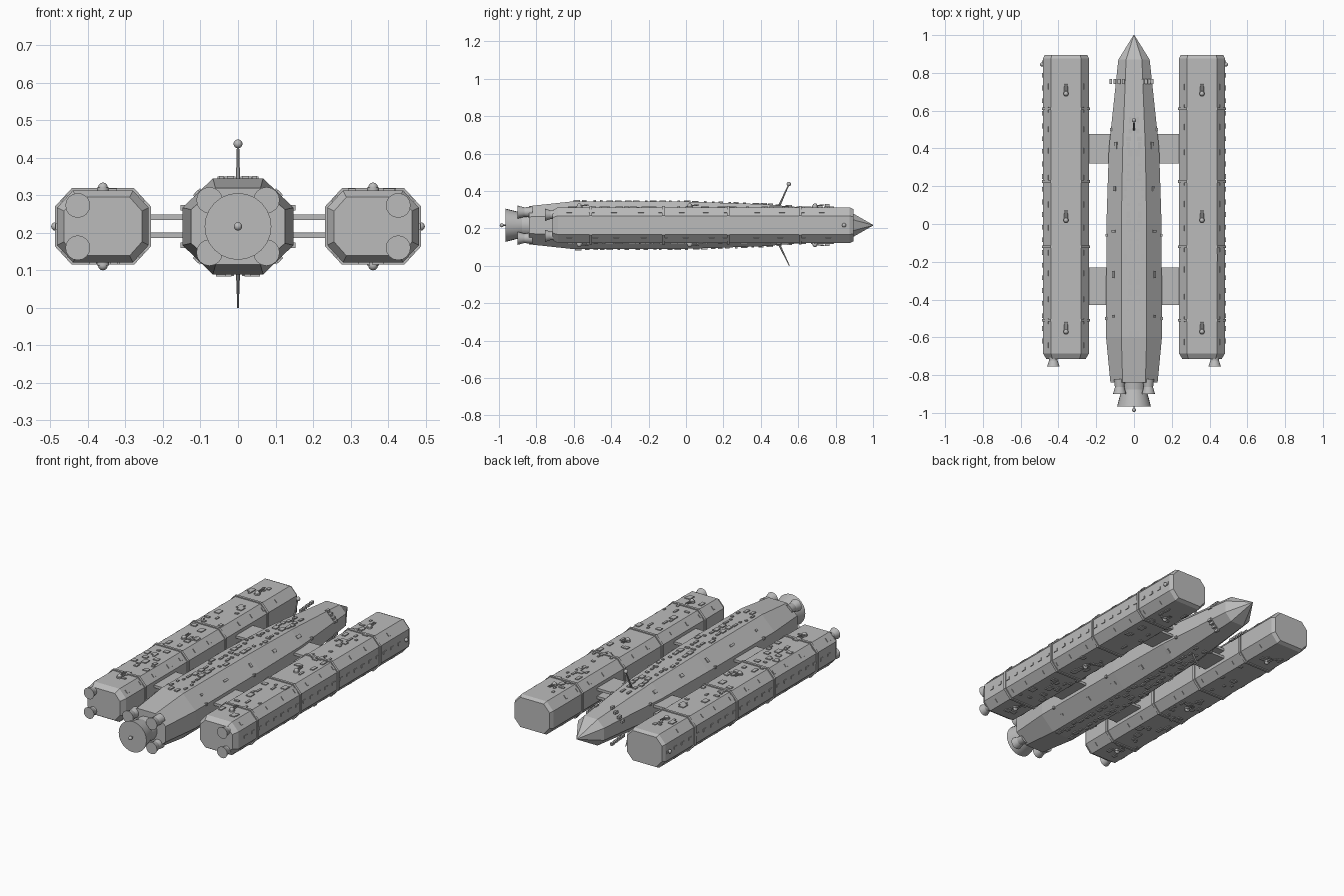
import bpy, bmesh, math, random
from mathutils import Matrix, Vector

random.seed(7)
if "Cube" in bpy.data.objects:
    bpy.data.objects.remove(bpy.data.objects["Cube"])

grey = bpy.data.materials.new("hull grey")
grey.use_nodes = True
grey.diffuse_color = (0.5, 0.5, 0.5, 1)
grey.node_tree.nodes["Principled BSDF"].inputs["Base Color"].default_value = (0.5, 0.5, 0.5, 1)

MID = 0.217      # height of the ship's axis
POD = 0.36       # sideways offset of the pods


def finish(name, bm, smooth=False):
    bmesh.ops.recalc_face_normals(bm, faces=bm.faces)
    mesh = bpy.data.meshes.new(name)
    bm.to_mesh(mesh)
    bm.free()
    mesh.materials.append(grey)
    ob = bpy.data.objects.new(name, mesh)
    bpy.context.collection.objects.link(ob)
    if smooth:
        bpy.ops.object.select_all(action='DESELECT')
        ob.select_set(True)
        bpy.context.view_layer.objects.active = ob
        bpy.ops.object.shade_smooth_by_angle(angle=math.radians(40))
    return ob


def octagon_loft(bm, cx, sections):
    """Sections are (y, half width, half height, flat half width, flat half height)."""
    rings = []
    for y, w, h, fw, fh in sections:
        pts = [(fw, h), (w, fh), (w, -fh), (fw, -h), (-fw, -h), (-w, -fh), (-w, fh), (-fw, h)]
        rings.append([bm.verts.new((cx + x, y, MID + z)) for x, z in pts])
    for a, b in zip(rings, rings[1:]):
        for i in range(8):
            j = (i + 1) % 8
            bm.faces.new((a[i], a[j], b[j], b[i]))
    bm.faces.new(rings[0])
    bm.faces.new(rings[-1])


def box(bm, loc, size, tilt=0.0, pitch=0.0):
    m = (Matrix.Translation(loc) @ Matrix.Rotation(tilt, 4, 'Y')
         @ Matrix.Rotation(pitch, 4, 'X') @ Matrix.Diagonal((*size, 1)))
    bmesh.ops.create_cube(bm, size=1, matrix=m)


def rod(bm, a, b, r1, r2, segments=8):
    a, b = Vector(a), Vector(b)
    turn = (b - a).to_track_quat('Z', 'Y').to_matrix().to_4x4()
    bmesh.ops.create_cone(bm, cap_ends=True, segments=segments, radius1=r1, radius2=r2,
                          depth=(b - a).length, matrix=Matrix.Translation((a + b) / 2) @ turn)


def ball(bm, loc, r):
    bmesh.ops.create_uvsphere(bm, u_segments=12, v_segments=8, radius=r,
                              matrix=Matrix.Translation(loc))


# Central hull
HULL = [(-0.84, 0.125, 0.102, 0.06, 0.045), (-0.6, 0.148, 0.128, 0.067, 0.05),
        (0.0, 0.146, 0.126, 0.067, 0.05), (0.4, 0.133, 0.113, 0.06, 0.045),
        (0.87, 0.083, 0.076, 0.042, 0.035), (1.0, 0.002, 0.002, 0.001, 0.001)]
bm = bmesh.new()
octagon_loft(bm, 0, HULL)
finish("central_hull", bm)


def hull_at(y):
    for a, b in zip(HULL, HULL[1:]):
        if a[0] <= y <= b[0]:
            t = (y - a[0]) / (b[0] - a[0])
            return [p + (q - p) * t for p, q in zip(a, b)]


# Surface plates on the hull, mirrored left to right, above and below
bm = bmesh.new()
for up in (1, -1):
    for i in range(26):
        y = -0.58 + i * 0.045 + random.uniform(-0.01, 0.01)
        _, w, h, fw, fh = hull_at(y)
        x = random.choice((0.02, 0.03, 0.045))
        size = (random.choice((0.012, 0.018, 0.026)), random.choice((0.014, 0.025, 0.035)), 0.012)
        for s in (1, -1):
            box(bm, (s * x, y, MID + up * h), size)
            if i % 5 == 2:
                tilt = s * up * math.atan2(h - fh, w - fw)
                box(bm, (s * (w + fw) / 2, y, MID + up * (h + fh) / 2), size, tilt)
    # Collar of blocks near the nose
    _, w, h, fw, fh = hull_at(0.755)
    for s in (1, -1):
        for t in (0.0, 0.35, 0.7, 1.0):
            x, z = fw + (w - fw) * t, h + (fh - h) * t
            box(bm, (s * x, 0.755, MID + up * z), (0.014, 0.026, 0.014))
        for y in (-0.5, -0.06, 0.5):
            _, w, h, fw, fh = hull_at(y)
            box(bm, (s * w, y, MID + up * fh), (0.012, 0.014, 0.014))
finish("hull_plates", bm)

# Engines of the hull
bm = bmesh.new()
rod(bm, (0, -0.83, MID), (0, -0.885, MID), 0.07, 0.066, 24)
rod(bm, (0, -0.875, MID), (0, -0.965, MID), 0.066, 0.089, 24)
ball(bm, (0, -0.985, MID), 0.011)
rod(bm, (0, -0.96, MID), (0, -0.985, MID), 0.003, 0.003)
for sx in (1, -1):
    for sz in (1, -1):
        x, z = sx * 0.076, MID + sz * 0.07
        rod(bm, (x, -0.82, z), (x, -0.865, z), 0.03, 0.025, 16)
        rod(bm, (x, -0.86, z), (x, -0.9, z), 0.024, 0.035, 16)
finish("hull_engines", bm, True)

# Antennas
bm = bmesh.new()
rod(bm, (0, 0.5, 0.325), (0, 0.55, 0.435), 0.006, 0.003)
ball(bm, (0, 0.55, 0.437), 0.012)
rod(bm, (0, 0.5, 0.11), (0, 0.553, 0.0), 0.006, 0.002)
finish("antennas", bm, True)

# Paired plates joining hull and pods
bm = bmesh.new()
for s in (1, -1):
    for y, length in ((0.398, 0.155), (-0.33, 0.2)):
        for z in (0.194, 0.241):
            box(bm, (s * 0.185, y, z), (0.16, length, 0.015))
finish("connecting_plates", bm)


def pod_section(y, grow):
    return (y, 0.122 + grow, 0.096 + grow, 0.08 + grow * 0.5, 0.05 + grow * 0.5)


for s, side in ((1, "left"), (-1, "right")):
    cx = s * POD
    # Pod body with chamfered ends
    bm = bmesh.new()
    octagon_loft(bm, cx, [pod_section(-0.715, -0.018), pod_section(-0.685, 0),
                          pod_section(0.875, 0), pod_section(0.895, -0.01)])
    finish(side + "_pod", bm)

    # Raised bands
    bm = bmesh.new()
    for y in (-0.51, -0.12, 0.225, 0.61):
        octagon_loft(bm, cx, [pod_section(y - 0.007, 0.006), pod_section(y + 0.007, 0.006)])
    finish(side + "_pod_bands", bm)

    # Plates on the top, bottom and chamfers
    bm = bmesh.new()
    slope = math.atan2(0.046, 0.042)
    for up in (1, -1):
        for i in range(44):
            y = random.uniform(-0.64, 0.78)
            x = random.uniform(-0.07, 0.07)
            size = (random.choice((0.012, 0.02, 0.03)), random.choice((0.015, 0.025, 0.04)), 0.01)
            box(bm, (cx + x, y, MID + up * 0.096), size)
        for i in range(12):
            y = -0.62 + i * 0.123 + random.uniform(-0.03, 0.03)
            for e in (1, -1):
                box(bm, (cx + e * 0.101, y, MID + up * 0.073), (0.022, 0.03, 0.008), e * up * slope)
    # Row of outer ports
    for i in range(23):
        box(bm, (cx + s * 0.122, -0.62 + i * 0.067, MID), (0.008, 0.025, 0.016))
    finish(side + "_pod_plates", bm)

    # Twin-barrel turrets above and below
    bm = bmesh.new()
    for up in (1, -1):
        for y in (-0.57, 0.02, 0.69):
            z = MID + up * 0.104
            rod(bm, (cx, y, MID + up * 0.09), (cx, y, z), 0.016, 0.016, 12)
            ball(bm, (cx, y, z), 0.013)
            for b in (0.006, -0.006):
                rod(bm, (cx + b, y, z), (cx + b, y + 0.05, z + up * 0.004), 0.004, 0.003)
    finish(side + "_turrets", bm, True)

    # Outer pod engines and marker lamp
    bm = bmesh.new()
    for z in (0.16, 0.273):
        x = s * 0.427
        rod(bm, (x, -0.7, z), (x, -0.73, z), 0.024, 0.022, 16)
        rod(bm, (x, -0.722, z), (x, -0.755, z), 0.022, 0.033, 16)
    ball(bm, (s * 0.487, 0.845, MID), 0.011)
    finish(side + "_pod_engines", bm, True)
